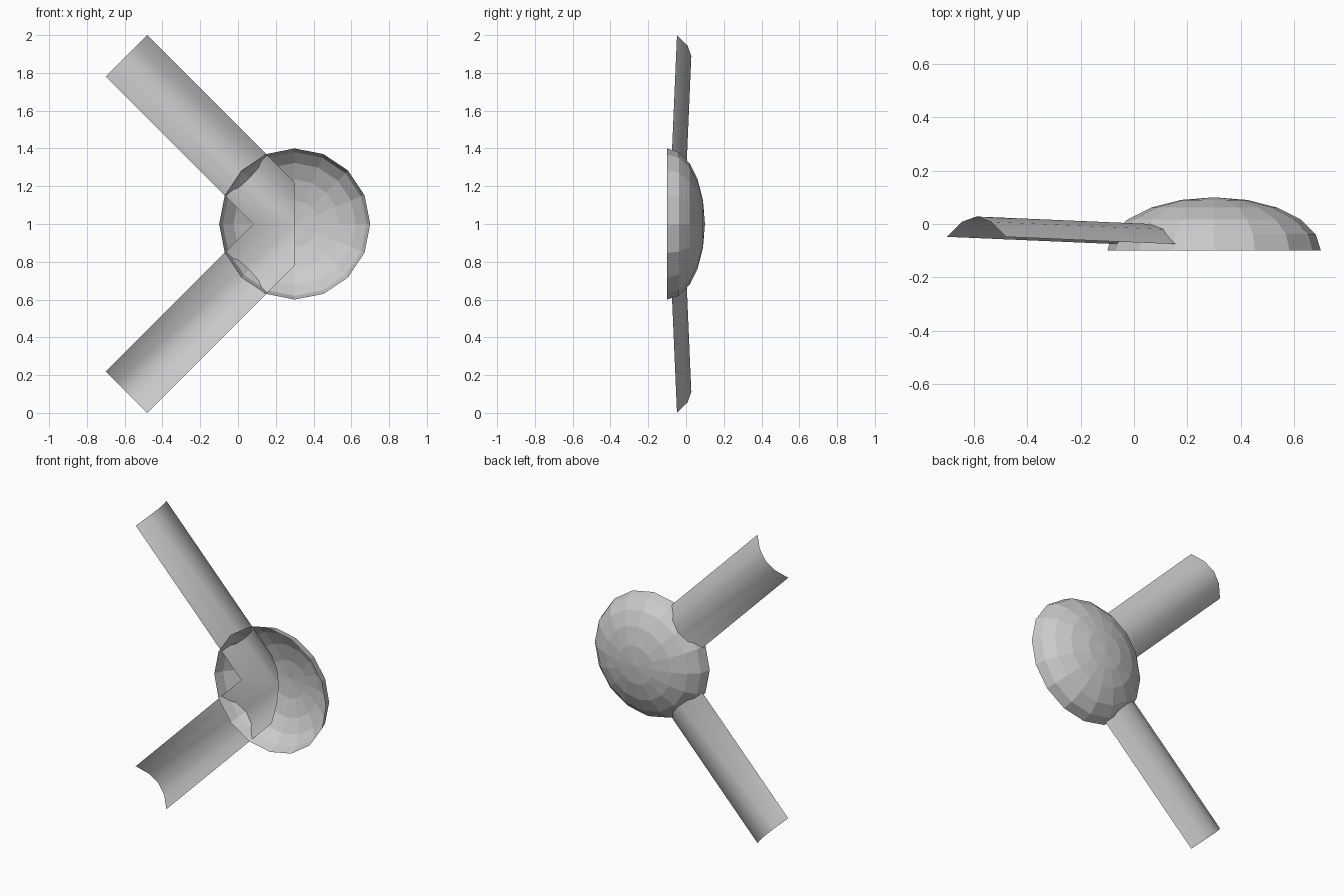
import bpy, bmesh
from math import sin, cos, pi, radians

if "Cube" in bpy.data.objects:
    bpy.data.objects.remove(bpy.data.objects["Cube"])


def make_object(name, bm, location):
    bmesh.ops.recalc_face_normals(bm, faces=bm.faces)
    # open shells: make the outside face the back (+y)
    if sum(f.normal.y * f.calc_area() for f in bm.faces) < 0:
        bmesh.ops.reverse_faces(bm, faces=bm.faces)
    mesh = bpy.data.meshes.new(name)
    bm.to_mesh(mesh)
    bm.free()
    ob = bpy.data.objects.new(name, mesh)
    ob.location = location
    bpy.context.collection.objects.link(ob)
    return ob


# Shallow open dome, hollow side to the front
SIDES, STEPS = 16, 5
bm = bmesh.new()
rings = []
for i in range(STEPS):
    a = i * pi / 2 / STEPS
    rings.append([bm.verts.new((0.4 * cos(a) * cos(j * 2 * pi / SIDES),
                                -0.1 + 0.2 * sin(a),
                                0.4 * cos(a) * sin(j * 2 * pi / SIDES)))
                  for j in range(SIDES)])
pole = bm.verts.new((0, 0.1, 0))
for j in range(SIDES):
    k = (j + 1) % SIDES
    for lo, hi in zip(rings, rings[1:]):
        bm.faces.new((lo[j], lo[k], hi[k], hi[j]))
    bm.faces.new((rings[-1][j], rings[-1][k], pole))
make_object("dome", bm, (0.3, 0, 1))

# Curved trough arm, mitred at mid height and cut off at the dome centre
SLOPE = 0.043
profile = [(0, -0.048), (0.25, 0.008), (0.5, 0.028), (0.75, 0.008), (1, -0.048)]
bm = bmesh.new()
tip, root = [], []
for f, y in profile:
    x, z = -0.7 + 0.22 * f, 0.78 + 0.22 * f
    s = min(z, 0.3 - x)
    tip.append(bm.verts.new((x, y, z)))
    root.append(bm.verts.new((x + s, y - SLOPE * s, z - s)))
for i in range(len(profile) - 1):
    bm.faces.new((tip[i], tip[i + 1], root[i + 1], root[i]))
arms = make_object("arms", bm, (0, 0, 1))
mirror = arms.modifiers.new("mirror", 'MIRROR')
mirror.use_axis = (False, False, True)

# Soft shading along the trough
bpy.context.view_layer.objects.active = arms
arms.select_set(True)
bpy.ops.object.shade_smooth_by_angle(angle=radians(30))
